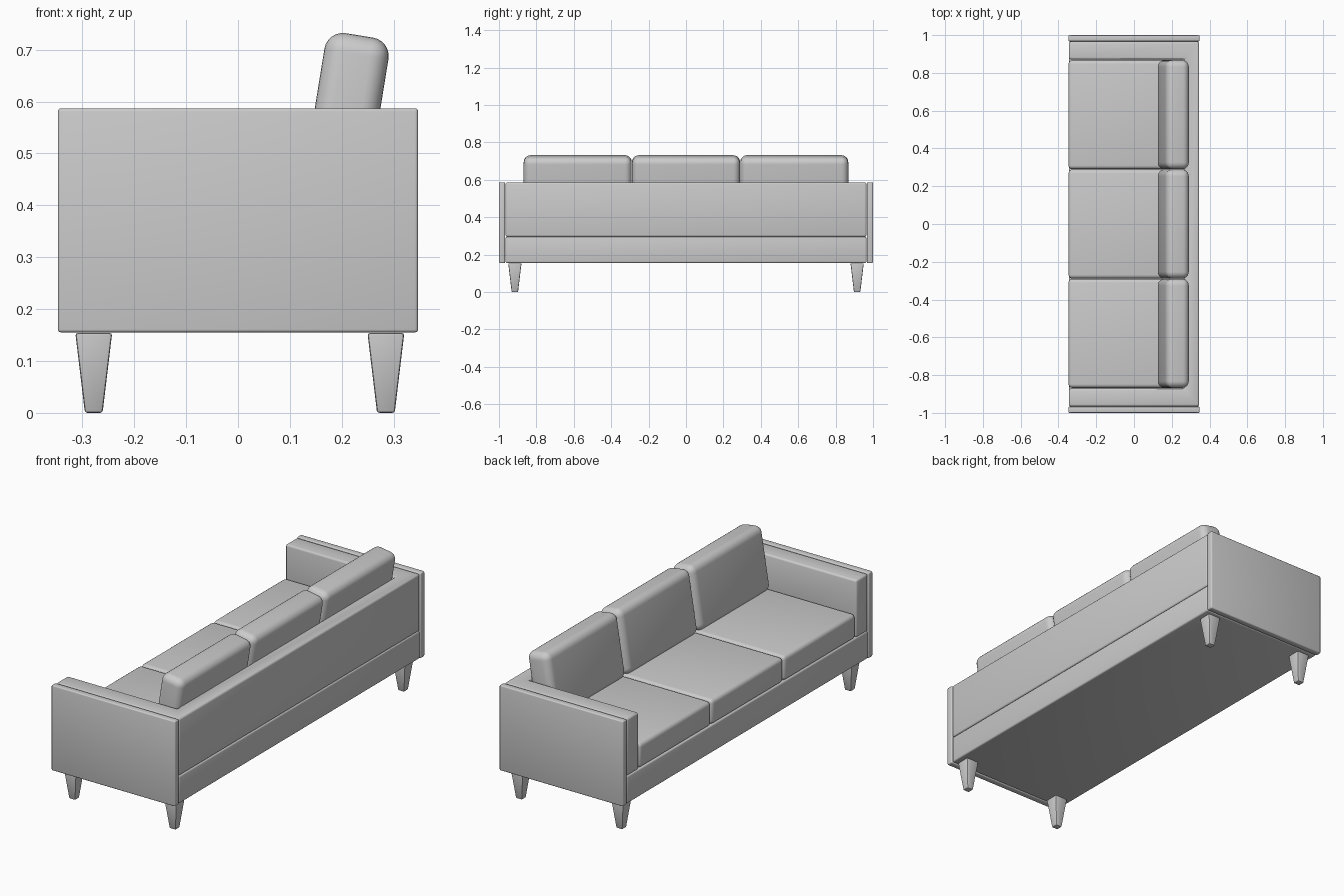
import bpy, bmesh
from math import radians

if "Cube" in bpy.data.objects:
    bpy.data.objects.remove(bpy.data.objects["Cube"])


def finish(name, bm, bevel, segments):
    bmesh.ops.recalc_face_normals(bm, faces=bm.faces)
    mesh = bpy.data.meshes.new(name)
    bm.to_mesh(mesh)
    bm.free()
    obj = bpy.data.objects.new(name, mesh)
    bpy.context.collection.objects.link(obj)
    mod = obj.modifiers.new("Rounded edges", "BEVEL")
    mod.width = bevel
    mod.segments = segments
    mod.limit_method = "ANGLE"
    bpy.ops.object.select_all(action="DESELECT")
    obj.select_set(True)
    bpy.context.view_layer.objects.active = obj
    bpy.ops.object.modifier_apply(modifier=mod.name)
    bpy.ops.object.shade_smooth_by_angle(angle=radians(35))
    return obj


def box(name, size, loc, bevel=0.006, segments=3, tilt=0.0, taper=1.0):
    bm = bmesh.new()
    bmesh.ops.create_cube(bm, size=1)
    for v in bm.verts:
        s = taper if v.co.z < 0 else 1.0
        v.co = (v.co.x * size[0] * s, v.co.y * size[1] * s, v.co.z * size[2])
    obj = finish(name, bm, bevel, segments)
    obj.location = loc
    obj.rotation_euler.y = radians(tilt)
    return obj


# base frame
box("base", (0.69, 1.93, 0.14), (0, 0, 0.226), 0.008)

# outer side panels and legs
for side, y in (("left", -1), ("right", 1)):
    box(side + "_side_panel", (0.694, 0.033, 0.432), (0, y * 0.9835, 0.371))
    for end, x in (("front", -0.278), ("back", 0.285)):
        box(f"{side}_{end}_leg", (0.071, 0.071, 0.154), (x, y * 0.915, 0.079),
            0.005, 2, taper=0.48).location.z = 0.077

# U-shaped arms and back in one piece
profile = [(-0.345, -0.965), (0.345, -0.965), (0.345, 0.965), (-0.345, 0.965),
           (-0.345, 0.872), (0.268, 0.872), (0.268, -0.872), (-0.345, -0.872)]
bm = bmesh.new()
face = bm.faces.new([bm.verts.new((x, y, 0.296)) for x, y in profile])
top = bmesh.ops.extrude_face_region(bm, geom=[face])["geom"]
bmesh.ops.translate(bm, vec=(0, 0, 0.29),
                    verts=[v for v in top if isinstance(v, bmesh.types.BMVert)])
finish("arms_and_back", bm, 0.01, 3)

# seat and back cushions
for i in range(3):
    y = (i - 1) * 0.579
    box(f"seat_cushion_{i + 1}", (0.613, 0.577, 0.126), (-0.04, y, 0.358), 0.02, 4)
    box(f"back_cushion_{i + 1}", (0.125, 0.577, 0.325), (0.208, y, 0.567),
        0.036, 6, tilt=9.2)
